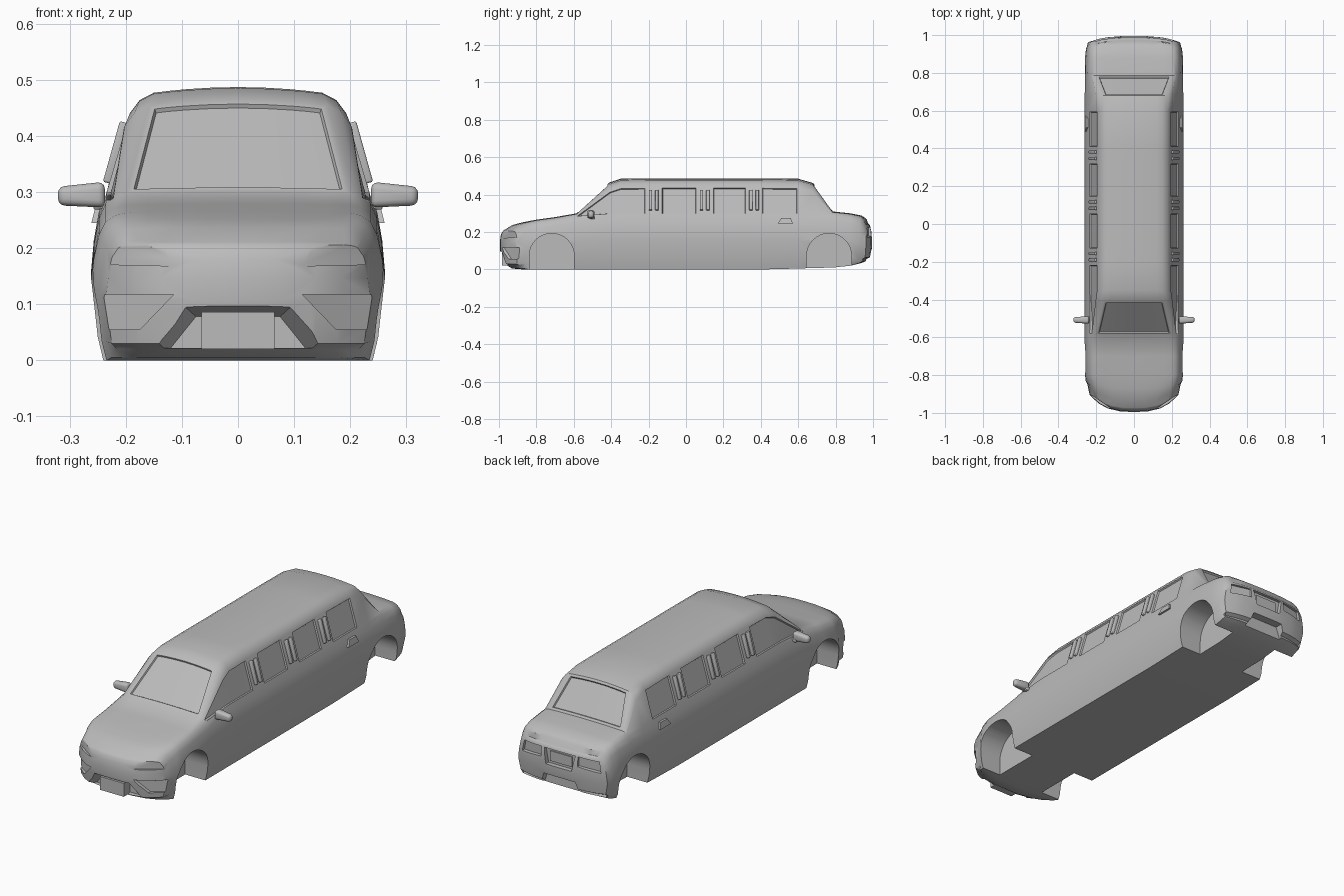
import bpy, bmesh, math
from mathutils import Vector, Matrix

if "Cube" in bpy.data.objects:
    bpy.data.objects.remove(bpy.data.objects["Cube"], do_unlink=True)

# Single body paint
paint = bpy.data.materials.new("grey_paint")
paint.use_nodes = True
GREY = (0.5, 0.5, 0.5, 1)
paint.diffuse_color = GREY
paint.node_tree.nodes["Principled BSDF"].inputs["Base Color"].default_value = GREY


def make_object(name, bm):
    bmesh.ops.recalc_face_normals(bm, faces=bm.faces)
    mesh = bpy.data.meshes.new(name)
    bm.to_mesh(mesh)
    bm.free()
    mesh.materials.append(paint)
    obj = bpy.data.objects.new(name, mesh)
    bpy.context.collection.objects.link(obj)
    return obj


def activate(obj):
    bpy.ops.object.select_all(action="DESELECT")
    obj.select_set(True)
    bpy.context.view_layer.objects.active = obj


def smooth(obj, degrees=35):
    activate(obj)
    bpy.ops.object.shade_smooth_by_angle(angle=math.radians(degrees))


def bridge_rings(name, ring_a, ring_b):
    """Closed solid between two matching outlines."""
    bm = bmesh.new()
    a = [bm.verts.new(p) for p in ring_a]
    b = [bm.verts.new(p) for p in ring_b]
    bm.faces.new(a)
    bm.faces.new(b)
    for i in range(len(a)):
        j = (i + 1) % len(a)
        bm.faces.new((a[i], a[j], b[j], b[i]))
    return make_object(name, bm)


def carve(target, ring_a, ring_b):
    cutter = bridge_rings("cutter", ring_a, ring_b)
    cutter.hide_render = True
    activate(target)
    mod = target.modifiers.new("carve", "BOOLEAN")
    mod.operation = "DIFFERENCE"
    mod.solver = "EXACT"
    mod.object = cutter
    bpy.ops.object.modifier_apply(modifier=mod.name)
    bpy.data.objects.remove(cutter, do_unlink=True)


# Body shell: a box grid shaped by stations along the length.
# Each station: y, belt height, bottom z, width scale, corner sweep, roof drop (None = no roof)
STATIONS = [
    (-.995, .215, .02, .9, .09, None), (-.93, .237, .005, .94, .07, None),
    (-.87, .253, 0, .975, .03, None), (-.8, .266, 0, 1, 0, None),
    (-.7, .28, 0, 1, 0, None), (-.585, .3, 0, 1, 0, None),
    (-.41, .315, 0, 1, 0, .022), (-.35, .315, 0, 1, 0, .002),
    (-.213, .315, 0, 1, 0, 0), (-.133, .315, 0, 1, 0, 0),
    (.06, .315, 0, 1, 0, 0), (.14, .315, 0, 1, 0, 0),
    (.324, .315, 0, 1, 0, 0), (.404, .315, 0, 1, 0, 0),
    (.6, .315, .005, 1, 0, .002), (.68, .315, .008, 1, 0, .025),
    (.785, .31, .01, 1, 0, None), (.88, .3, .02, .99, 0, None),
    (.94, .288, .035, .97, -.01, None), (.965, .27, .045, .95, -.02, None),
    (.995, .245, .055, .93, -.03, None)]
HALF_WIDTH = [.24, .25, .262, .257, .248, .236, .222, .212, .2]
HEIGHT = [0, .14, .5, .68, .84, .93, .965, .978, .988]
END_TUCK = [.04, .012, 0, 0, .004, .012, .018, .022, .03]
ROOF_X, ROOF_Z, ROOF_TOP = (.193, .175, .15), (.44, .464, .477), .487
ACROSS = [-1, -.8, -.6, -.3, 0, .3, .6, .8, 1]
NX, NY, NZ = len(ACROSS) - 1, len(STATIONS) - 1, len(HEIGHT) - 1


def shell_point(i, j, k):
    y, belt, bottom, scale, sweep, drop = STATIONS[j]
    x, z, top = HALF_WIDTH[k] * scale, HEIGHT[k] * belt, belt
    if drop is not None:
        top = ROOF_TOP - drop
        if k > 5:
            x, z = ROOF_X[k - 6] + .4 * drop, ROOF_Z[k - 6] - drop
    if k == 0:
        z = bottom
    elif k == 1:
        z = max(z, bottom + .01)
    u = ACROSS[i]
    if k == NZ:
        z += (top - z) * (1 - u * u)
    x *= u
    y += sweep * abs(x / .235) ** 3
    if j == 0:
        y += END_TUCK[k]
    elif j == NY:
        y -= .7 * END_TUCK[k]
    return x, y, z


bm = bmesh.new()
grid = {}
faces = {}


def add_face(key, *indices):
    for n in indices:
        if n not in grid:
            grid[n] = bm.verts.new(shell_point(*n))
    faces[key] = bm.faces.new([grid[n] for n in indices])


for j in range(NY):
    for i in range(NX):
        for k, side in ((0, "floor"), (NZ, "top")):
            add_face((side, i, j), (i, j, k), (i + 1, j, k), (i + 1, j + 1, k), (i, j + 1, k))
    for k in range(NZ):
        for i, side in ((0, "right"), (NX, "left")):
            add_face((side, k, j), (i, j, k), (i, j + 1, k), (i, j + 1, k + 1), (i, j, k + 1))
for i in range(NX):
    for k in range(NZ):
        for j in (0, NY):
            add_face(("end", i, j, k), (i, j, k), (i + 1, j, k), (i + 1, j, k + 1), (i, j, k + 1))
bmesh.ops.recalc_face_normals(bm, faces=bm.faces)

# Recessed windows
panes = [[faces["top", i, j] for i in range(NX)] for j in (5, 15)]
for side in ("right", "left"):
    for group in ((5, 6, 7), (9,), (11,), (13,)):
        panes.append([faces[side, 5, j] for j in group])
for n, pane in enumerate(panes):
    rim = .012 if n < 2 else .006
    bmesh.ops.inset_region(bm, faces=pane, thickness=rim, use_even_offset=True)
    bmesh.ops.inset_region(bm, faces=pane, thickness=.003, depth=-.007, use_even_offset=True)
body = make_object("car_body", bm)

# Wheel arches
for s in (1, -1):
    for centre in (-.718, .765):
        arch = [(centre + .12 * math.cos(math.pi * t / 16), .073 + .12 * math.sin(math.pi * t / 16))
                for t in range(17)]
        arch += [(centre - .12, -.1), (centre + .12, -.1)]
        carve(body, [(s * .13, y, z) for y, z in arch], [(s * .4, y, z) for y, z in arch])

# Headlight and fog light recesses
headlight = [(.113, .168), (.28, .172), (.28, .222), (.2, .23), (.14, .22), (.115, .21)]
fog_light = [(.115, .117), (.242, .117), (.242, .055), (.175, .055)]
for s in (1, -1):
    for outline in (headlight, fog_light):
        depth = .004 if outline is headlight else .012
        carve(body, [(s * x, -.985 + .68 * (x - .115) + depth, z) for x, z in outline],
              [(s * x, -1.2 + .68 * (x - .115), z) for x, z in outline])

# Lower intake, flared toward the front
carve(body, [(-.12, -.93, .022), (-.075, -.93, .078), (.075, -.93, .078), (.12, -.93, .022)],
      [(-.2, -1.02, .022), (-.105, -1.02, .105), (.105, -1.02, .105), (.2, -1.02, .022)])

# Tail lights, rear plate recess and lower rear notch
for s in (1, -1):
    light = [(.1, .18), (.215, .17), (.205, .222), (.1, .226)]
    carve(body, [(s * x, .977 - .2 * (x - .1), z) for x, z in light],
          [(s * x, 1.1, z) for x, z in light])
for outline, y in (([(-.07, .15), (.07, .15), (.085, .226), (-.085, .226)], .972),
                   ([(-.13, -.02), (.13, -.02), (.085, .1), (-.085, .1)], .95)):
    carve(body, [(x, y, z) for x, z in outline], [(x, 1.1, z) for x, z in outline])
smooth(body)


def block(name, centre, size, tilt=0, bevel=0, taper=1):
    """Box with optional bevel, tilt about y and narrowing toward its outer side."""
    bm = bmesh.new()
    bmesh.ops.create_cube(bm, size=1, matrix=Matrix.Diagonal((*size, 1)))
    outward = 1 if centre[0] >= 0 else -1
    for v in bm.verts:
        if v.co.x * outward > 0:
            v.co.y *= taper
            v.co.z *= taper
    if bevel:
        bmesh.ops.bevel(bm, geom=bm.edges[:], offset=bevel, segments=3, profile=.5, affect="EDGES")
    bm.transform(Matrix.Translation(centre) @ Matrix.Rotation(tilt, 4, "Y"))
    obj = make_object(name, bm)
    smooth(obj)
    return obj


# Front plate
block("front_plate", (0, -.96, .053), (.13, .05, .066))
block("rear_plate", (0, .973, .187), (.12, .008, .05))

for s, side in ((1, "left"), (-1, "right")):
    # Wing mirror and stalk
    block(f"{side}_mirror", (s * .279, -.508, .294), (.084, .04, .046), s * .03, .012, .72)
    block(f"{side}_mirror_stalk", (s * .238, -.5, .278), (.04, .022, .016), s * .1, .004)
    # Rear door handle
    handle = [(.49, .245), (.572, .245), (.56, .275), (.51, .275)]
    bridge_rings(f"{side}_door_handle",
                 [(s * (.248 - .25 * (z - .25)), y, z) for y, z in handle],
                 [(s * (.26 - .25 * (z - .25)), y, z) for y, z in handle])
    # Paired trim bars on the pillars
    for n, centre in enumerate((-.173, .1, .364)):
        for m, offset in enumerate((-.017, .017)):
            block(f"{side}_pillar_bar_{n * 2 + m + 1}", (s * .217, centre + offset, .37),
                  (.018, .018, .112), s * -.272, .004)
